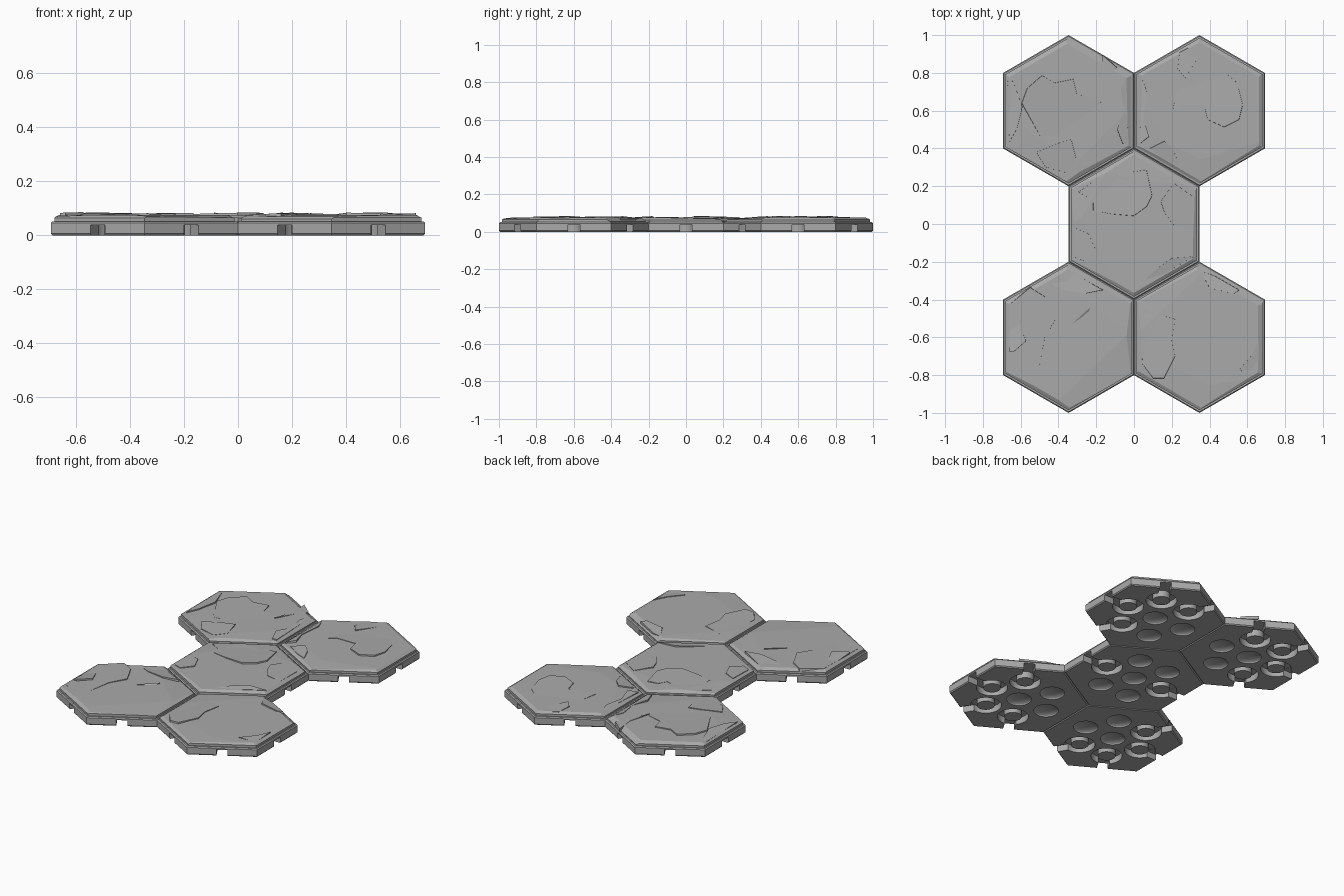
import bpy, bmesh, random
from math import sin, cos, pi, radians
from mathutils import Vector, Matrix

random.seed(7)
if "Cube" in bpy.data.objects:
    bpy.data.objects.remove(bpy.data.objects["Cube"], do_unlink=True)

RADIUS = 0.4
APOTHEM = RADIUS * cos(pi / 6)
ROCK_Z = 0.076

stone = bpy.data.materials.new("stone_grey")
stone.use_nodes = True
GREY = (0.4, 0.4, 0.4, 1)
stone.diffuse_color = GREY
stone.node_tree.nodes["Principled BSDF"].inputs["Base Color"].default_value = GREY


def finish(bm, name, location=(0, 0, 0)):
    bmesh.ops.recalc_face_normals(bm, faces=bm.faces)
    mesh = bpy.data.meshes.new(name)
    bm.to_mesh(mesh)
    bm.free()
    mesh.materials.append(stone)
    obj = bpy.data.objects.new(name, mesh)
    obj.location = location
    bpy.context.collection.objects.link(obj)
    return obj


def lathe(bm, profile, sides, centre=(0, 0), phase=0.0, closed=False):
    """Stack rings of a (radius, height) profile, capped or closed on itself."""
    rings = [[bm.verts.new((centre[0] + r * cos(phase + 2 * pi * i / sides),
                            centre[1] + r * sin(phase + 2 * pi * i / sides), z))
              for i in range(sides)] for r, z in profile]
    pairs = list(zip(rings, rings[1:]))
    if closed:
        pairs.append((rings[-1], rings[0]))
    else:
        bm.faces.new(rings[0])
        bm.faces.new(rings[-1])
    for low, high in pairs:
        for i in range(sides):
            j = (i + 1) % sides
            bm.faces.new((low[i], low[j], high[j], high[i]))


def slice_off(bm, point, normal):
    """Cut the convex body with a plane, dropping the outer side."""
    geom = bm.verts[:] + bm.edges[:] + bm.faces[:]
    cut = bmesh.ops.bisect_plane(bm, geom=geom, plane_co=point, plane_no=normal,
                                 clear_outer=True)
    edges = [e for e in cut["geom_cut"] if isinstance(e, bmesh.types.BMEdge)]
    if len(edges) > 2:
        bmesh.ops.contextual_create(bm, geom=edges)


def make_base(name, centre, open_sides):
    """Hexagonal base with ring sockets on open sides and dimples elsewhere."""
    bm = bmesh.new()
    lathe(bm, [(0.394, 0), (RADIUS, 0.006), (RADIUS, 0.046), (0.394, 0.052)],
          6, phase=pi / 6)
    base = finish(bm, name, (*centre, 0))

    sockets, notches = bmesh.new(), bmesh.new()
    spots = [(0, 0)]
    for side in range(6):
        a = side * pi / 3
        spot = (0.2 * cos(a), 0.2 * sin(a))
        if side in open_sides:
            lathe(sockets, [(0.05, -0.02), (0.088, -0.02), (0.088, 0.04), (0.05, 0.04)],
                  32, spot, closed=True)
            place = (Matrix.Rotation(a, 4, "Z") @ Matrix.Translation((0.32, 0, 0.009))
                     @ Matrix.Diagonal((0.11, 0.064, 0.058, 1)))
            bmesh.ops.create_cube(notches, size=1, matrix=place)
        else:
            spots.append(spot)
    for x, y in spots:
        place = Matrix.Translation((x, y, 0)) @ Matrix.Diagonal((0.07, 0.07, 0.02, 1))
        bmesh.ops.create_uvsphere(sockets, u_segments=24, v_segments=12, radius=1,
                                  matrix=place)

    cutters = [finish(sockets, "socket_cutter", base.location),
               finish(notches, "notch_cutter", base.location)]
    for cutter in cutters:
        cutter.hide_render = True
        mod = base.modifiers.new("cut", "BOOLEAN")
        mod.operation, mod.solver, mod.object = "DIFFERENCE", "EXACT", cutter
    bpy.context.view_layer.update()
    graph = bpy.context.evaluated_depsgraph_get()
    mesh = bpy.data.meshes.new_from_object(base.evaluated_get(graph))
    base.modifiers.clear()
    base.data = mesh
    for cutter in cutters:
        bpy.data.objects.remove(cutter, do_unlink=True)
    for obj in bpy.context.selected_objects:
        obj.select_set(False)
    base.select_set(True)
    bpy.context.view_layer.objects.active = base
    bpy.ops.object.shade_smooth_by_angle(angle=radians(30))


def make_rock(name, centre):
    """Rock cap with a chipped rim and a few gently sloping facets."""
    bm = bmesh.new()
    lathe(bm, [(0.385, 0.05), (0.385, ROCK_Z)], 6, phase=pi / 6)
    for side in range(6):
        a = side * pi / 3
        reach = APOTHEM - random.uniform(0.03, 0.045)
        slice_off(bm, (reach * cos(a), reach * sin(a), ROCK_Z),
                  (cos(a), sin(a), random.uniform(1.5, 2.2)))
    for _ in range(4):
        a = random.uniform(0, 2 * pi)
        reach = random.uniform(0.2, 0.27)
        slice_off(bm, (reach * cos(a), reach * sin(a), ROCK_Z),
                  (cos(a), sin(a), random.uniform(12, 20)))
    finish(bm, name, (*centre, 0))


def make_slab(name, outline, heading, lift):
    """Tilted broken plate: flush at its low end, standing proud at its heading."""
    pts = [Vector((x, y)) / 100 for x, y in zip(outline[::2], outline[1::2])]
    mid = sum(pts, Vector((0, 0))) / len(pts)
    way = Vector((cos(radians(heading)), sin(radians(heading))))
    reach = [(p - mid).dot(way) for p in pts]
    low, span = min(reach), max(reach) - min(reach)
    bm = bmesh.new()
    foot = [bm.verts.new((*p, 0.055)) for p in pts]
    top = [bm.verts.new((*p.lerp(mid, 0.03), ROCK_Z - 0.003 + lift * (r - low) / span))
           for p, r in zip(pts, reach)]
    bm.faces.new(top)
    bm.faces.new(foot)
    for i in range(len(pts)):
        j = (i + 1) % len(pts)
        bm.faces.new((foot[i], foot[j], top[j], top[i]))
    finish(bm, name)


# Broken plates of each tile: outline in hundredths, heading in degrees, lift
middle = [
    ((-30, 17, -22, 12, -22, 7, -12, 5, 0, 4, 7, 9, 10, 15, 7, 29, 0, 28, -3, 23, -16, 27),
     -50, 0.011),
    ((21, 22, 14, 12, 16, 6, 21, -1, 31, -3, 31, 15), 190, 0.009),
    ((7, -28, 13, -23, 20, -18, 32, -17, 20, -24, 4, -33), 110, 0.011),
    ((-31, -2, -24, -5, -20, -14, -26, -20, -31, -18), 20, 0.007)]
back_right = [
    ((20, 60, 24, 63, 37, 63, 39, 55, 48, 51, 56, 55, 58, 63, 55, 75, 40, 88, 24, 80),
     -70, 0.011),
    ((4, 78, 7, 70, 5, 56, 8, 46, 3, 42), 0, 0.012),
    ((8, 40, 16, 44, 21, 39, 24, 31, 17, 34), 60, 0.011),
    ((24, 91, 23, 82, 27, 77, 34, 88, 34, 96), 250, 0.009)]
back_left = [
    ((-60, 64, -57, 72, -49, 79, -42, 75, -32, 77, -30, 69, -17, 65, -16, 50, -31, 46, -50, 46),
     125, 0.011),
    ((-64, 76, -59, 62, -62, 50, -66, 43, -67, 76), 0, 0.012),
    ((-52, 38, -47, 30, -36, 27, -30, 33, -33, 45, -40, 43), 80, 0.009),
    ((-4, 78, -7, 72, -5, 60, -9, 50, -6, 42, -3, 42), 180, 0.012),
    ((-17, 90, -16, 78, -20, 64, -14, 76, -9, 83), 200, 0.009)]
front_left = [
    ((-66, -42, -55, -33, -47, -38, -41, -50, -47, -60, -50, -76, -60, -80, -66, -76),
     30, 0.009),
    ((-66, -68, -64, -68, -57, -62, -61, -52, -66, -53), -40, 0.013),
    ((-33, -53, -23, -44, -24, -47), 130, 0.009),
    ((-46, -31, -38, -35, -26, -37, -16, -35, -32, -26), -80, 0.01)]
front_right = [
    ((4, -74, 10, -82, 16, -82, 22, -70, 20, -61, 22, -50, 5, -45), -20, 0.009),
    ((35, -25, 40, -34, 53, -37, 56, -35, 42, -27), 250, 0.011),
    ((66, -62, 62, -70, 55, -78, 66, -77), 140, 0.009)]

# Tile positions, sides facing outward, and their plates
tiles = {
    "middle": ((0, 0), (0, 3), middle),
    "back_left_side": ((APOTHEM, 0.6), (0, 1, 2, 5), back_right),
    "back_right_side": ((-APOTHEM, 0.6), (1, 2, 3, 4), back_left),
    "front_right_side": ((-APOTHEM, -0.6), (2, 3, 4, 5), front_left),
    "front_left_side": ((APOTHEM, -0.6), (0, 1, 4, 5), front_right)}
for tile, (centre, open_sides, plates) in tiles.items():
    make_base(tile + "_base", centre, open_sides)
    make_rock(tile + "_rock", centre)
    for number, plate in enumerate(plates, 1):
        make_slab(f"{tile}_broken_plate_{number}", *plate)
